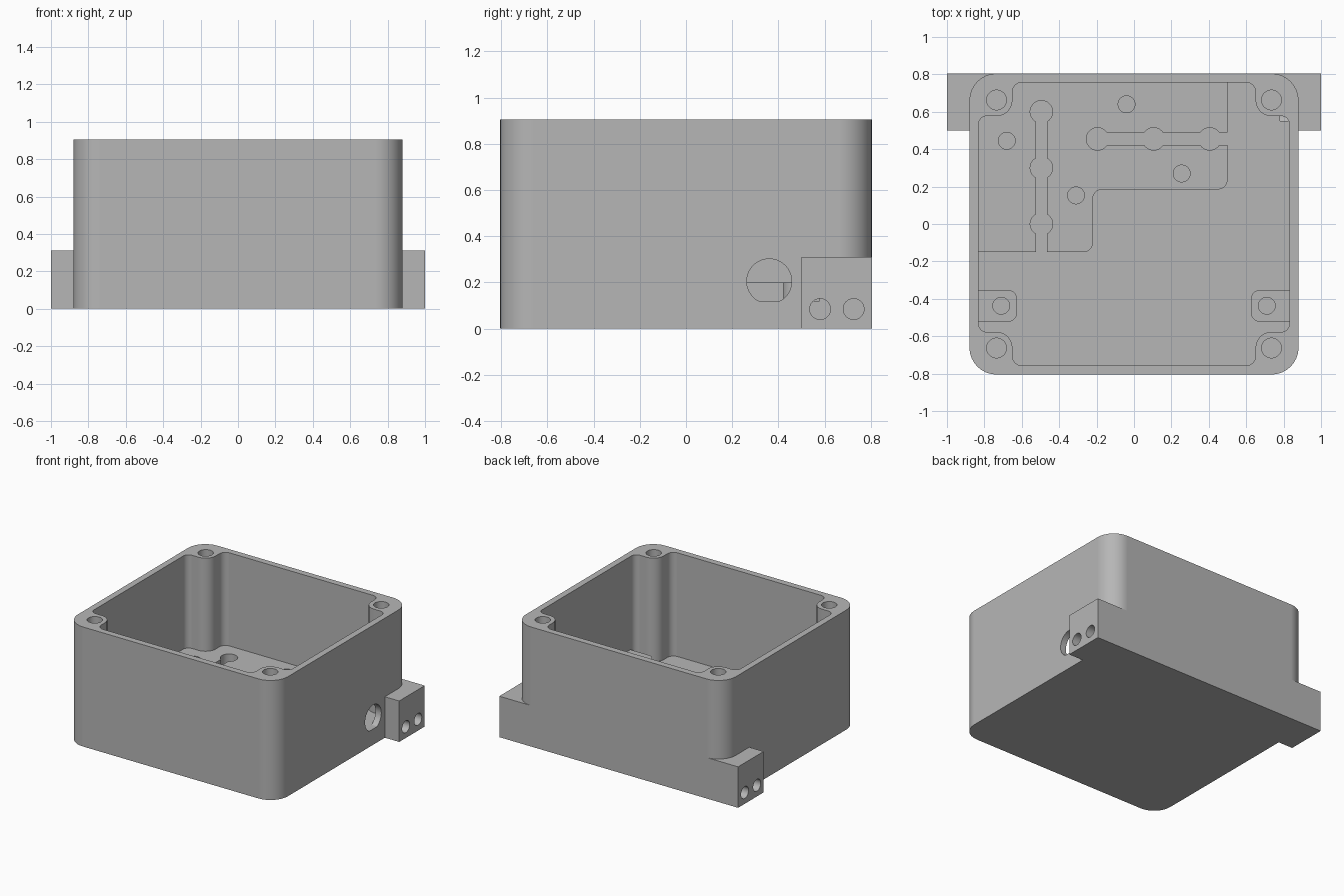
import bpy, bmesh, math
from mathutils import Vector

if "Cube" in bpy.data.objects:
    bpy.data.objects.remove(bpy.data.objects["Cube"])

grey = bpy.data.materials.new("plain grey")
grey.diffuse_color = (0.47, 0.47, 0.47, 1)
grey.use_nodes = True
grey.node_tree.nodes["Principled BSDF"].inputs["Base Color"].default_value = grey.diffuse_color


def rounded(corners, steps=8):
    """Outline of a right-angled polygon; each corner is (x, y, radius)."""
    pts = []
    for i, (x, y, r) in enumerate(corners):
        p = Vector((x, y))
        if r == 0:
            pts.append(p)
            continue
        a = (Vector(corners[i - 1][:2]) - p).normalized()
        b = (Vector(corners[(i + 1) % len(corners)][:2]) - p).normalized()
        c = p + r * (a + b)
        for k in range(steps + 1):
            t = math.pi / 2 * k / steps
            pts.append(c - r * (b * math.cos(t) + a * math.sin(t)))
    return pts


def rect(x0, y0, x1, y1, r=0):
    return rounded([(x0, y0, r), (x1, y0, r), (x1, y1, r), (x0, y1, r)])


def circle(x, y, r, n=36):
    return [Vector((x + r * math.cos(2 * math.pi * (k + .5) / n),
                    y + r * math.sin(2 * math.pi * (k + .5) / n))) for k in range(n)]


def prism(name, pts, lo, hi, axis="z"):
    """Extrude an outline along z, or a (y, z) outline along x."""
    def place(p, d):
        return (p[0], p[1], d) if axis == "z" else (d, p[0], p[1])
    bm = bmesh.new()
    low = [bm.verts.new(place(p, lo)) for p in pts]
    high = [bm.verts.new(place(p, hi)) for p in pts]
    bm.faces.new(low[::-1])
    bm.faces.new(high)
    for i in range(len(pts)):
        j = (i + 1) % len(pts)
        bm.faces.new((low[i], low[j], high[j], high[i]))
    bmesh.ops.recalc_face_normals(bm, faces=bm.faces)
    mesh = bpy.data.meshes.new(name)
    bm.to_mesh(mesh)
    bm.free()
    mesh.materials.append(grey)
    ob = bpy.data.objects.new(name, mesh)
    bpy.context.collection.objects.link(ob)
    return ob


def combine(ob, tool, operation="DIFFERENCE"):
    bpy.context.view_layer.objects.active = ob
    mod = ob.modifiers.new("cut", "BOOLEAN")
    mod.operation, mod.solver, mod.object = operation, "EXACT", tool
    bpy.ops.object.modifier_apply(modifier=mod.name)
    bpy.data.objects.remove(tool)


def finish(ob):
    bpy.ops.object.select_all(action="DESELECT")
    ob.select_set(True)
    bpy.context.view_layer.objects.active = ob
    bpy.ops.object.shade_smooth_by_angle(angle=math.radians(30))
    mod = ob.modifiers.new("even shading", "WEIGHTED_NORMAL")
    mod.keep_sharp = True


FLOOR, STEP, TOP = 0.12, 0.20, 0.905

# Housing with the square lug bar across the lower back
housing = prism("housing", rect(-.88, -.805, .88, .805, .145), 0, TOP)
combine(housing, prism("lug_bar", rect(-1, .5, 1, .805), 0, .31), "UNION")

# Cavity that leaves a rounded screw boss in each corner
outline = []
for sx, sy in ((1, 1), (-1, 1), (-1, -1), (1, -1)):
    corner = [(sx * .832, sy * .577, .045), (sx * .65, sy * .577, .085),
              (sx * .65, sy * .757, .05)]
    outline += corner if sx * sy > 0 else corner[::-1]
combine(housing, prism("cavity", rounded(outline), FLOOR, 1.1))

# Screw holes in the bosses and cross holes in the lugs
for sx in (-1, 1):
    for sy in (-1, 1):
        combine(housing, prism("boss_hole", circle(sx * .735, sy * .663, .053), .5, 1.1))
    for y in (.58, .725):
        ends = sorted((sx * .78, sx * 1.1))
        combine(housing, prism("lug_hole", circle(y, .085, .045), *ends, axis="x"))

# Cable opening in the right wall, flat at floor level
opening = [(p.x, max(p.y, FLOOR)) for p in circle(.36, .205, .097, 48)]
flat = [p for p in opening if p[1] <= FLOOR]
inner = [p for p in flat if p not in (flat[0], flat[-1])]
opening = [p for p in opening if p not in inner]
combine(housing, prism("cable_opening", opening, .7, 1.1, axis="x"))
finish(housing)

# Raised L-shaped step on the floor, run slightly into the walls
step = prism("raised_step", rounded([
    (-.855, -.15, 0), (-.22, -.15, .05), (-.22, .185, .05),
    (.5, .185, .05), (.5, .78, 0), (-.855, .78, 0)]), FLOOR - .01, STEP)

# Two channels, each with three round widenings
combine(step, prism("long_channel", rect(-.525, -.3, -.465, .6), 0, .4))
combine(step, prism("short_channel", rect(-.2, .422, .7, .488), 0, .4))
for x, y in ((-.495, 0), (-.495, .3), (-.495, .6), (-.195, .455), (.105, .455), (.405, .455)):
    combine(step, prism("widening", circle(x, y, .06), 0, .4))

# Mounting holes in the step
for x, y in ((-.68, .445), (-.04, .64), (-.31, .153), (.255, .27)):
    combine(step, prism("mount_hole", circle(x, y, .045), 0, .4))
finish(step)

# Two small standoff pads against the side walls
for side, sx in (("left", -1), ("right", 1)):
    x0, x1 = sorted((sx * .625, sx * .86))
    r_in = .05
    near, far = sx * .625, sx * .86
    pad = prism(side + "_pad", rounded([
        (near, -.523, r_in), (far, -.523, 0), (far, -.352, 0), (near, -.352, r_in)]),
        FLOOR - .01, STEP)
    combine(pad, prism("pad_hole", circle(sx * .71, -.437, .045), 0, .4))
    finish(pad)
